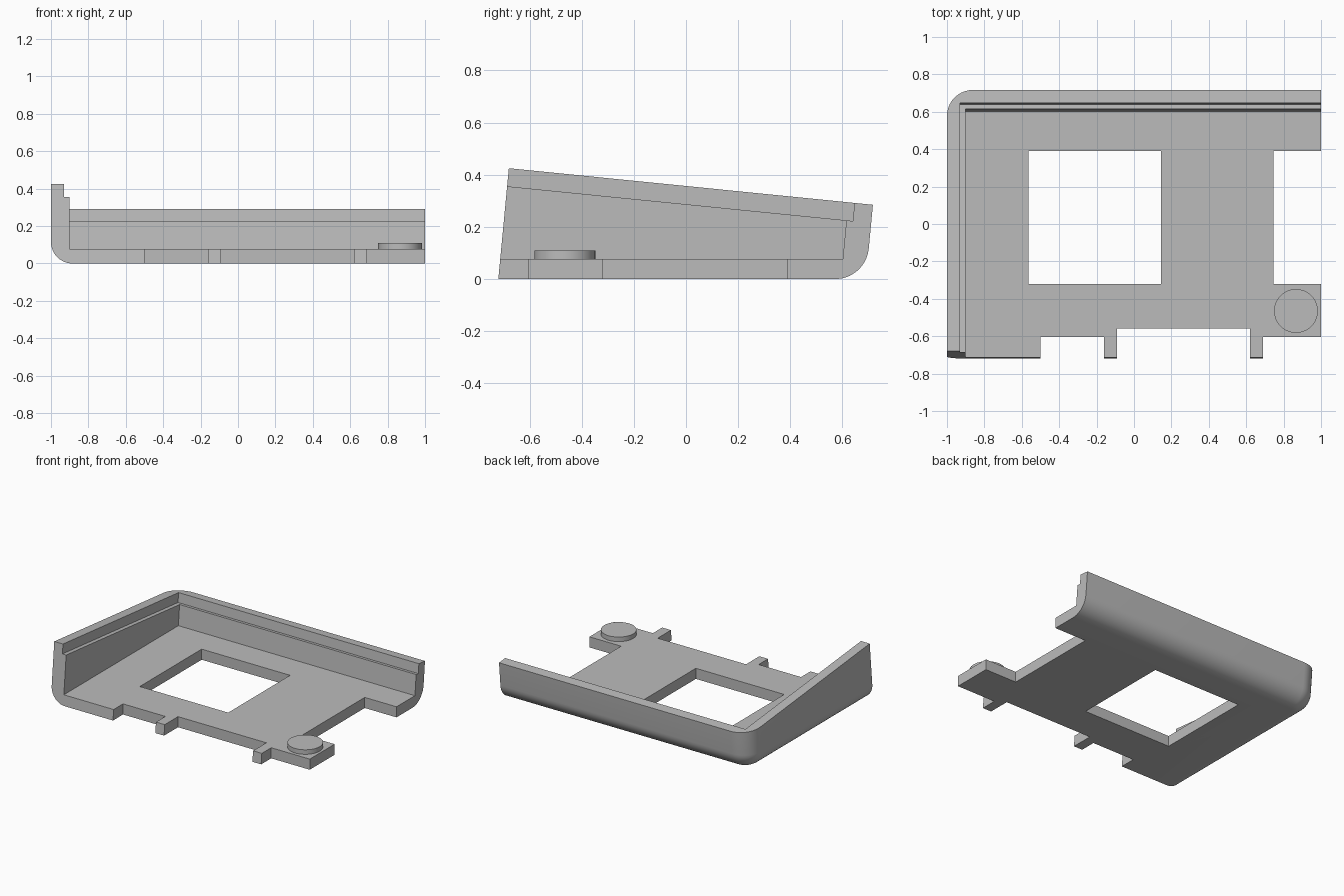
import bpy, bmesh, math

cube = bpy.data.objects.get("Cube")
if cube:
    bpy.data.objects.remove(cube, do_unlink=True)

LEAN = 0.095      # walls lean back: y grows with height
SLOPE = 0.1004    # rim falls towards the back
FLOOR = 0.077     # floor thickness
FRONT, BACK = -0.72, 0.69

grey = bpy.data.materials.new("plain grey")
grey.use_nodes = True
GREY = (0.5, 0.5, 0.5, 1)
grey.diffuse_color = GREY
grey.node_tree.nodes["Principled BSDF"].inputs["Base Color"].default_value = GREY


def lean(x, y, z):
    return (x, y + LEAN * z, z)


def rim_height(y, front_height):
    """Height of the sloping rim above the unleaned position y."""
    return (front_height - SLOPE * (y + 0.68)) / (1 + SLOPE * LEAN)


def loft(name, rings):
    """Closed solid through rings of equal length, bottom to top."""
    bm = bmesh.new()
    rows = [[bm.verts.new(p) for p in ring] for ring in rings]
    n = len(rows[0])
    for a, b in zip(rows, rows[1:]):
        for i in range(n):
            j = (i + 1) % n
            bm.faces.new((a[i], a[j], b[j], b[i]))
    bm.faces.new(rows[0][::-1])
    bm.faces.new(rows[-1])
    bmesh.ops.recalc_face_normals(bm, faces=bm.faces)
    mesh = bpy.data.meshes.new(name)
    bm.to_mesh(mesh)
    bm.free()
    mesh.materials.append(grey)
    ob = bpy.data.objects.new(name, mesh)
    bpy.context.collection.objects.link(ob)
    return ob


def box_cutter(x0, x1, y0, y1, bottom, top, place=lambda *p: p):
    corners = [(x0, y0), (x1, y0), (x1, y1), (x0, y1)]
    return loft("cutter", [[place(x, y, h(y)) for x, y in corners]
                           for h in (bottom, top)])


def cut(ob, cutter):
    mod = ob.modifiers.new("cut", "BOOLEAN")
    mod.operation, mod.solver, mod.object = "DIFFERENCE", "EXACT", cutter
    bpy.context.view_layer.objects.active = ob
    bpy.ops.object.modifier_apply(modifier=mod.name)
    bpy.data.objects.remove(cutter, do_unlink=True)


def outline(inset, corner=0.14, steps=10):
    """Tray outline, with the back right corner rounded."""
    r = corner - inset
    cx, cy = -1 + corner, BACK - corner
    arc = [math.pi / 2 * (1 + k / steps) for k in range(steps + 1)]
    return ([(1, FRONT), (1, BACK - inset)]
            + [(cx + r * math.cos(a), cy + r * math.sin(a)) for a in arc]
            + [(-1 + inset, FRONT)])


# Outer body with rounded lower edge and sloping rim
FILLET, STEPS = 0.115, 10
rings = []
for k in range(STEPS + 1):
    a = math.pi / 2 * k / STEPS
    z = FILLET * (1 - math.cos(a))
    rings.append([lean(x, y, z) for x, y in outline(FILLET * (1 - math.sin(a)))])
rings.append([lean(x, y, rim_height(y, 0.425)) for x, y in outline(0)])
body = loft("corner_tray", rings)

# Inner hollow and the stepped ledge under the rim
cut(body, box_cutter(-0.9, 1.2, -1, 0.594, lambda y: FLOOR, lambda y: 0.8, lean))
cut(body, box_cutter(-0.93, 1.2, -1, 0.619,
                     lambda y: rim_height(y, 0.355), lambda y: 0.8, lean))

# Floor openings, then the front notches that leave the tabs
openings = [(-0.565, 0.145, -0.32, 0.39), (0.745, 1.2, -0.32, 0.39),
            (-0.5, -0.16, -0.9, -0.605), (-0.09, 0.62, -0.9, -0.56),
            (0.69, 1.2, -0.9, -0.605)]
for x0, x1, y0, y1 in openings:
    cut(body, box_cutter(x0, x1, y0, y1, lambda y: -0.1, lambda y: FLOOR + 0.02))

# Round pad on the front left of the floor
SIDES = 48
pad = loft("round_pad", [[(0.866 + 0.117 * math.cos(math.tau * k / SIDES),
                           -0.465 + 0.117 * math.sin(math.tau * k / SIDES), z)
                          for k in range(SIDES)] for z in (FLOOR - 0.01, 0.11)])

bpy.ops.object.select_all(action="DESELECT")
for ob in (body, pad):
    ob.select_set(True)
bpy.context.view_layer.objects.active = body
bpy.ops.object.shade_smooth_by_angle(angle=math.radians(30))
